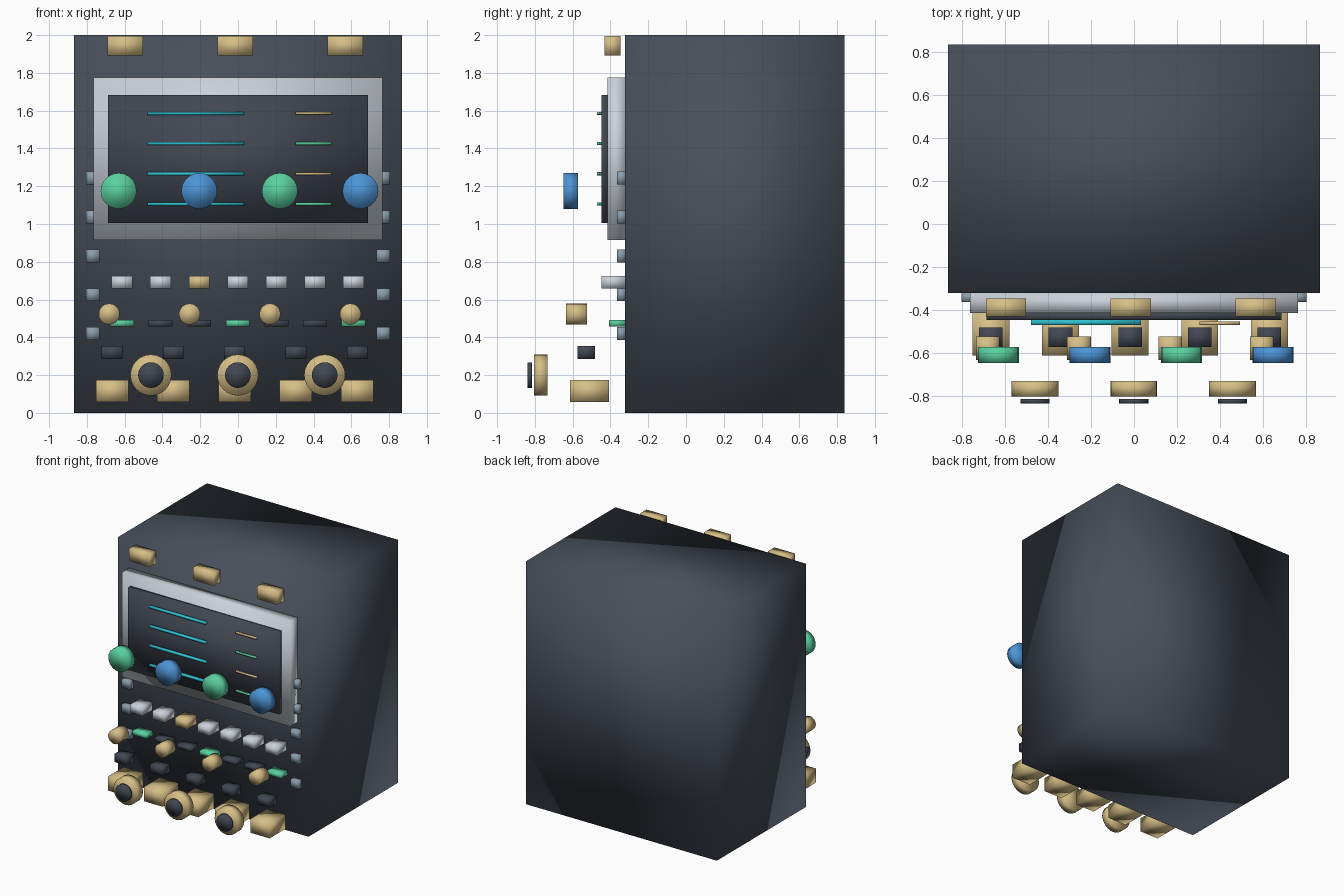
import bpy
import math

cube = bpy.data.objects.get("Cube")
if cube:
    bpy.data.objects.remove(cube, do_unlink=True)


def material(name, rgb):
    """Make a flat material from sRGB bytes, stored as linear values."""
    lin = [(c / 255 / 12.92) if c < 11 else ((c / 255 + 0.055) / 1.055) ** 2.4 for c in rgb]
    m = bpy.data.materials.new(name)
    m.use_nodes = True
    m.diffuse_color = (*lin, 1)
    m.node_tree.nodes["Principled BSDF"].inputs["Base Color"].default_value = (*lin, 1)
    return m


slate = material("slate", (72, 80, 91))
dark = material("dark slate", (65, 71, 82))
silver = material("silver", (204, 210, 218))
steel = material("steel blue", (138, 158, 172))
gold = material("gold", (214, 190, 134))
green = material("green", (90, 208, 160))
blue = material("blue", (76, 148, 214))
cyan = material("cyan", (48, 192, 208))


def finish(name, mat):
    obj = bpy.context.object
    obj.name = name
    obj.data.materials.append(mat)
    bpy.ops.object.shade_smooth()
    return obj


def box(name, mat, x, y, z):
    """Softly shaded box spanning the given (low, high) ranges."""
    spans = (x, y, z)
    bpy.ops.mesh.primitive_cube_add(size=1, location=[(a + b) / 2 for a, b in spans])
    bpy.context.object.scale = [b - a for a, b in spans]
    bpy.ops.object.transform_apply(location=False, rotation=False, scale=True)
    return finish(name, mat)


def around(centre, width):
    return (centre - width / 2, centre + width / 2)


def disc(name, mat, x, z, radius, y, sides=20):
    """Round control facing the front."""
    bpy.ops.mesh.primitive_cylinder_add(
        vertices=sides, radius=radius, depth=y[1] - y[0],
        location=(x, (y[0] + y[1]) / 2, z), rotation=(math.pi / 2, 0, 0))
    return finish(name, mat)


def row(count, first, last):
    return [first + (last - first) * i / (count - 1) for i in range(count)]


# Cabinet, display frame and screen
box("cabinet", slate, (-0.868, 0.868), (-0.322, 0.838), (0, 2))
box("display_frame", silver, (-0.765, 0.765), (-0.415, -0.322), (0.915, 1.775))
box("display_screen", dark, (-0.687, 0.687), (-0.447, -0.415), (1.005, 1.682))

# Lines on the screen
for i, z in enumerate(row(4, 1.586, 1.106)):
    box("long_screen_line", cyan, (-0.48, 0.032), (-0.471, -0.447), around(z, 0.016))
    box("short_screen_line", green if i % 2 else gold,
        (0.305, 0.495), (-0.471, -0.455), around(z, 0.014))

# Lugs along the top edge
for x in row(3, -0.597, 0.567):
    box("top_lug", gold, around(x, 0.188), (-0.431, -0.347), (1.893, 1.995))

# Small tabs down both sides
for z in row(5, 1.243, 0.42):
    for side in (-1, 1):
        box("side_tab", steel, around(side * 0.768, 0.072), (-0.364, -0.32), around(z, 0.068))

# Coloured buttons in front of the screen
for i, x in enumerate(row(4, -0.632, 0.648)):
    disc("large_button", blue if i % 2 else green, x, 1.175, 0.095, (-0.648, -0.573))

# Two rows of seven keys
for i, x in enumerate(row(7, -0.614, 0.612)):
    box("upper_key", gold if i == 2 else silver,
        around(x, 0.11), (-0.447, -0.322), (0.658, 0.726))
    box("lower_key", dark if i % 3 else green,
        around(x, 0.126), (-0.407, -0.322), (0.457, 0.492))

# Small knobs
for x in row(4, -0.682, 0.595):
    disc("small_knob", gold, x, 0.523, 0.056, (-0.634, -0.524), 18)

# Dark keys over the wide sockets
for x in row(5, -0.667, 0.631):
    box("dark_key", dark, around(x, 0.11), (-0.574, -0.482), (0.286, 0.354))
    box("wide_socket", gold, around(x, 0.172), (-0.613, -0.408), (0.057, 0.174))

# Large knobs with dark caps
for x in row(3, -0.461, 0.459):
    disc("large_knob", gold, x, 0.2, 0.109, (-0.804, -0.732), 24)
    disc("knob_cap", dark, x, 0.2, 0.068, (-0.838, -0.815), 24)
